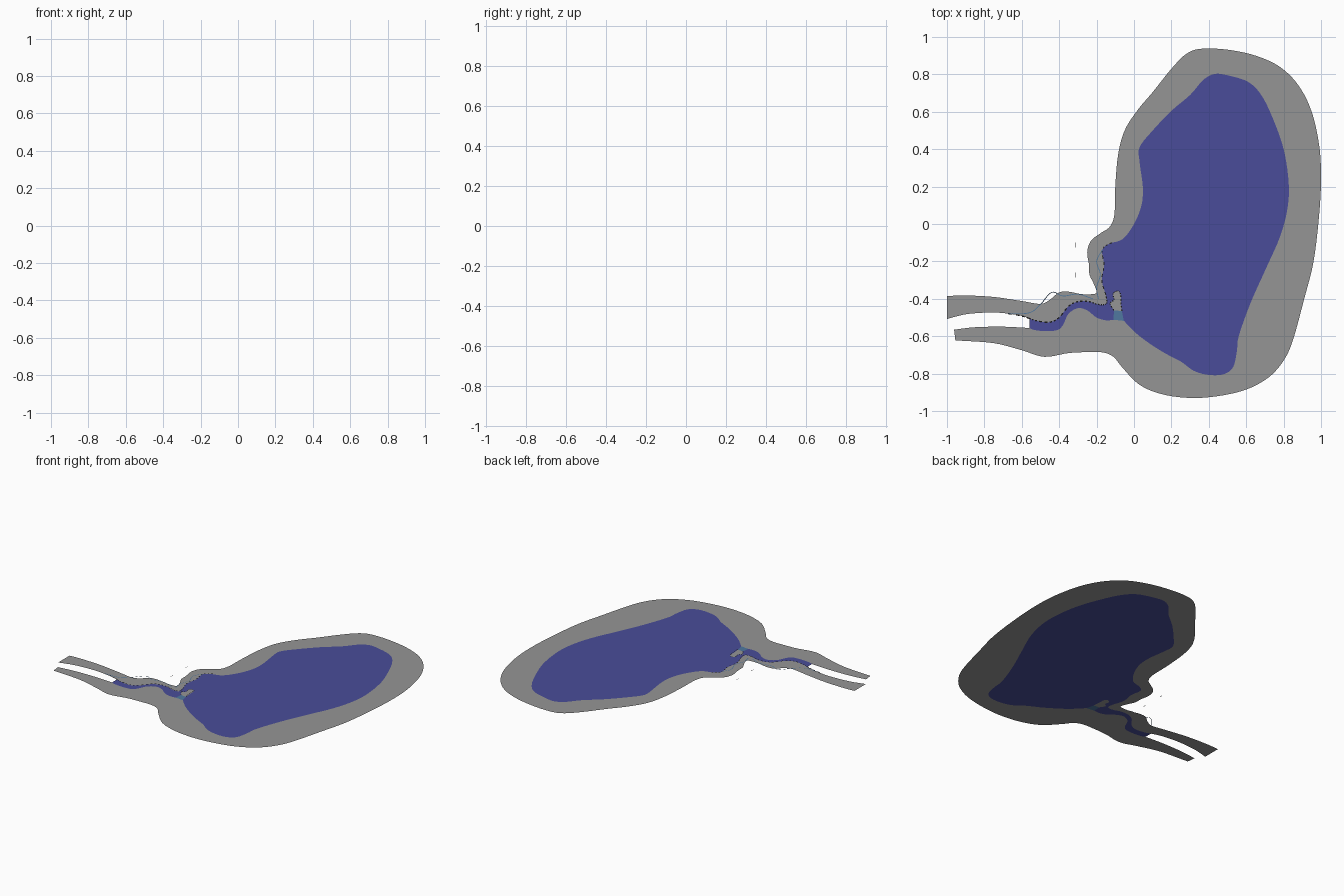
import bpy, bmesh
from mathutils import Vector

if "Cube" in bpy.data.objects:
    bpy.data.objects.remove(bpy.data.objects["Cube"])


def material(name, rgb):
    m = bpy.data.materials.new(name)
    m.diffuse_color = (*rgb, 1)
    m.use_nodes = True
    m.node_tree.nodes["Principled BSDF"].inputs["Base Color"].default_value = m.diffuse_color
    return m


GREY = material("wall grey", (0.30, 0.30, 0.30))
BLUE = material("fluid blue", (0.067, 0.073, 0.32))
TEAL = material("valve teal", (0.08, 0.19, 0.35))
BLACK = material("fold black", (0.01, 0.01, 0.01))


def smooth(pts, n=5):
    """Open Catmull-Rom path through the points."""
    p = [Vector(q) for q in pts]
    p = [2 * p[0] - p[1]] + p + [2 * p[-1] - p[-2]]
    out = []
    for a, b, c, d in zip(p, p[1:], p[2:], p[3:]):
        for i in range(n):
            t = i / n
            out.append(0.5 * (2 * b + (c - a) * t + (2 * a - 5 * b + 4 * c - d) * t * t
                              + (3 * b - a - 3 * c + d) * t ** 3))
    return out + [p[-2]]


def make(name, polys, mat, z=0.0):
    """Flat sheet from one or more closed outlines."""
    bm = bmesh.new()
    for poly in polys:
        f = bm.faces.new([bm.verts.new((v[0], v[1], z)) for v in poly])
        f.normal_update()
        if f.normal.z < 0:
            f.normal_flip()
    bmesh.ops.triangulate(bm, faces=bm.faces[:], ngon_method='EAR_CLIP')
    me = bpy.data.meshes.new(name)
    bm.to_mesh(me)
    bm.free()
    me.materials.append(mat)
    ob = bpy.data.objects.new(name, me)
    bpy.context.collection.objects.link(ob)
    return ob


def ribbon(name, path, width, mat, z, dash=False):
    """Thin strip along a path, optionally dashed."""
    quads = []
    for i, (a, b) in enumerate(zip(path, path[1:])):
        if dash and i % 2:
            continue
        d = (b - a).normalized() * width / 2
        s = Vector((-d.y, d.x))
        quads.append([a - s, b - s, b + s, a + s])
    return make(name, quads, mat, z)


# Outer outline of the wall, from upper duct end round to lower duct end
outer = smooth([
    (-1, -.385), (-.9, -.382), (-.75, -.39), (-.6, -.412), (-.5, -.427), (-.45, -.405),
    (-.4, -.366), (-.35, -.362), (-.28, -.375), (-.225, -.375), (-.2, -.365), (-.215, -.32),
    (-.238, -.27), (-.24, -.22), (-.25, -.15), (-.23, -.09), (-.18, -.05), (-.13, -.015),
    (-.105, .05), (-.1, .2), (-.085, .37), (-.05, .5), (.02, .61), (.1, .705),
    (.2, .83), (.28, .91), (.36, .937), (.5, .932), (.65, .9), (.78, .84),
    (.88, .74), (.95, .6), (.99, .42), (1, .25), (.99, .05), (.96, -.2),
    (.91, -.4), (.85, -.62), (.8, -.73), (.72, -.82), (.6, -.885), (.45, -.92),
    (.3, -.93), (.15, -.91), (.03, -.86), (-.06, -.77), (-.11, -.71), (-.17, -.686),
    (-.25, -.685), (-.35, -.69), (-.48, -.71), (-.6, -.675), (-.75, -.637), (-.955, -.622)])

# Inner outline: empty duct, filled duct, body, filled duct, empty duct
low_empty = smooth([(-.962, -.565), (-.85, -.552), (-.7, -.549), (-.56, -.556)])
low_duct = smooth([
    (-.56, -.556), (-.53, -.567), (-.47, -.573), (-.41, -.567), (-.38, -.54), (-.35, -.48),
    (-.3, -.45), (-.25, -.462), (-.2, -.5), (-.15, -.515), (-.11, -.512)])
valve_base = [(-.11, -.512), (-.054, -.518)]
body = smooth([
    (-.054, -.518), (.03, -.6), (.15, -.682), (.25, -.735), (.32, -.785), (.4, -.807),
    (.48, -.803), (.53, -.765), (.55, -.68), (.56, -.6), (.62, -.43), (.7, -.25),
    (.78, -.07), (.82, .08), (.827, .22), (.8, .4), (.74, .57), (.68, .69),
    (.61, .76), (.5, .795), (.43, .802), (.37, .77), (.3, .69), (.2, .605),
    (.1, .5), (.03, .41), (.03, .33), (.047, .2), (.04, .1), (0, 0),
    (-.06, -.08), (-.13, -.105), (-.17, -.14), (-.16, -.22), (-.172, -.3), (-.15, -.38)])
up_duct = smooth([
    (-.15, -.38), (-.145, -.42), (-.165, -.432), (-.2, -.428), (-.24, -.415), (-.3, -.415),
    (-.35, -.44), (-.4, -.5), (-.45, -.525), (-.52, -.518), (-.56, -.504)])
up_empty = smooth([(-.56, -.504), (-.63, -.485), (-.75, -.473), (-.88, -.48),
                   (-.95, -.494), (-1, -.508)])

# Valve flap rising from the lower wall, with its teal root
root = [(-.11, -.512), (-.107, -.462), (-.065, -.465), (-.054, -.518)]
flap = smooth([(-.107, -.462), (-.128, -.425), (-.108, -.405), (-.112, -.372), (-.088, -.358),
               (-.072, -.375), (-.07, -.42), (-.065, -.465)])

inner = low_empty + low_duct[1:] + valve_base[1:] + body[1:] + up_duct[1:] + up_empty[1:]
make("organ_wall", [outer + inner], GREY)
make("fluid", [low_duct + flap + body + up_duct[1:]], BLUE)
make("valve_flap", [flap], GREY)
make("valve_root", [root], TEAL)

# Thin fold lines lying on the lining
ribbon("duct_fold_dashes", up_empty[:8][::-1] + up_duct[::-1], .007, BLACK, .002, True)
ribbon("flap_fold_dashes", flap, .006, BLACK, .003, True)
ribbon("neck_fold_dashes", body[-22:], .005, BLACK, .002, True)
ribbon("duct_guide_line", smooth([(-.67, -.48), (-.56, -.475), (-.5, -.43), (-.44, -.365),
                                  (-.38, -.385), (-.3, -.375), (-.22, -.4)]), .004, TEAL, .003)
ribbon("neck_guide_line", smooth([(-.17, -.14), (-.2, -.2), (-.18, -.27), (-.2, -.34),
                                  (-.19, -.4)]), .004, TEAL, .003)

# Two loose marks beside the neck
make("side_marks", [[(-.312, y), (-.309, y), (-.309, y + .025), (-.312, y + .025)]
                    for y in (-.125, -.285)], GREY)
